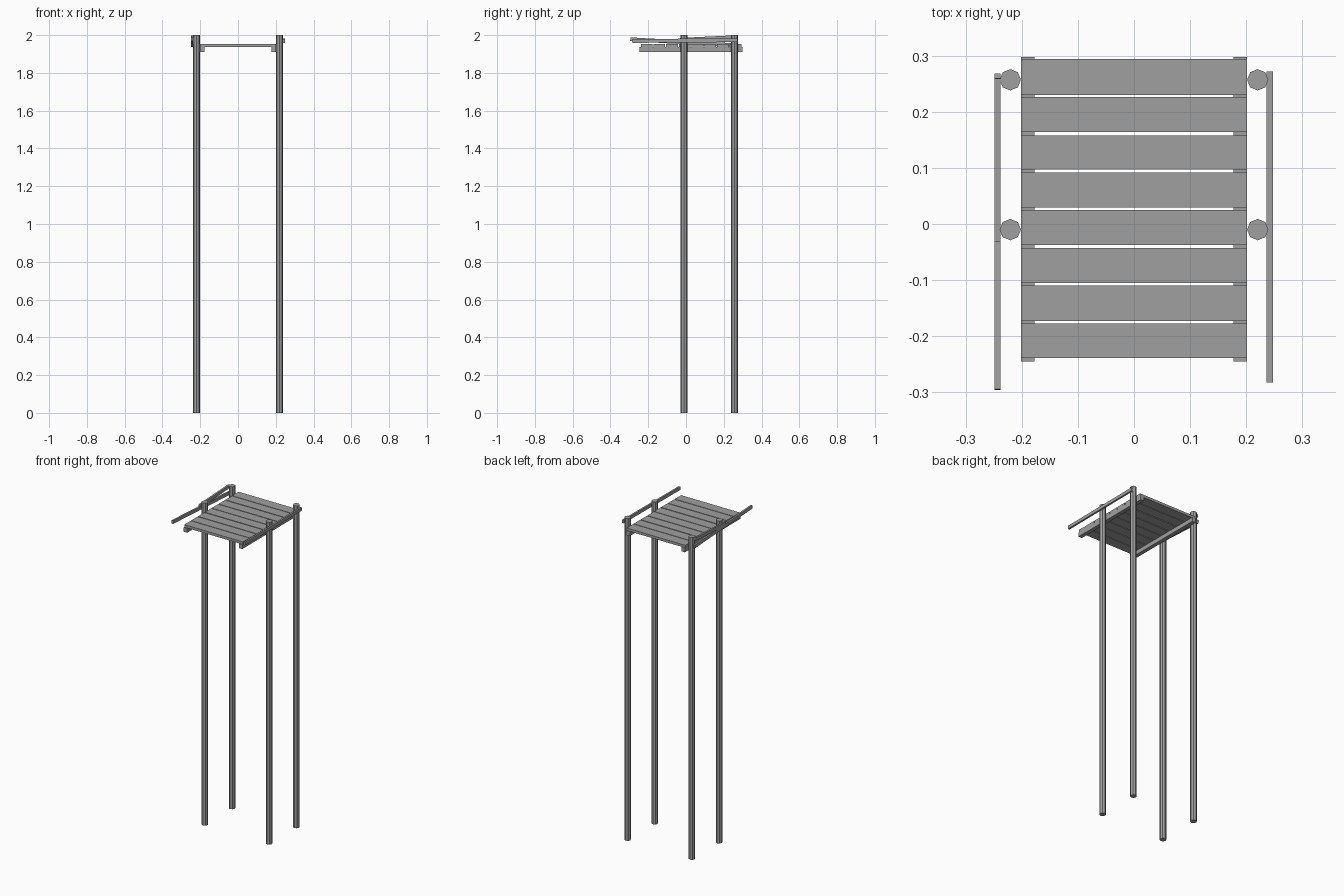
import bpy
from math import atan2, hypot
from mathutils import Matrix, Vector

cube = bpy.data.objects.get("Cube")
if cube:
    bpy.data.objects.remove(cube, do_unlink=True)

GREY = (0.35, 0.35, 0.35, 1)
wood = bpy.data.materials.new("weathered_grey")
wood.use_nodes = True
wood.diffuse_color = GREY
wood.node_tree.nodes["Principled BSDF"].inputs["Base Color"].default_value = GREY


def finish(name):
    obj = bpy.context.object
    obj.name = name
    obj.data.materials.append(wood)
    return obj


def box(name, low, high):
    """Axis-aligned board between two corners."""
    low, high = Vector(low), Vector(high)
    bpy.ops.mesh.primitive_cube_add(size=1, location=(low + high) / 2)
    obj = finish(name)
    obj.data.transform(Matrix.Diagonal((high - low).to_4d()))
    return obj


def rail(name, x, y0, z0, y1, z1, height=0.02, width=0.011):
    """Thin board running front to back between two (y, z) centres."""
    half = Vector((width, hypot(y1 - y0, z1 - z0), height)) / 2
    obj = box(name, -half, half)
    obj.location = (x, (y0 + y1) / 2, (z0 + z1) / 2)
    obj.rotation_euler.x = atan2(z1 - z0, y1 - y0)
    return obj


# Tall octagonal posts
for side, x in (("left", 0.2205), ("right", -0.2205)):
    for place, y in (("front", -0.01), ("back", 0.257)):
        bpy.ops.mesh.primitive_cylinder_add(
            vertices=8, radius=0.019, depth=2, location=(x, y, 1))
        finish(f"{place}_{side}_post")

# Beams carrying the deck
for side, x in (("left", 0.189), ("right", -0.189)):
    box(f"{side}_beam", (x - 0.012, -0.245, 1.91), (x + 0.012, 0.298, 1.937))

# Deck planks: front edge and width
planks = [(-0.239, 0.062), (-0.173, 0.063), (-0.105, 0.062), (-0.037, 0.062),
          (0.029, 0.063), (0.097, 0.061), (0.164, 0.062), (0.230, 0.064)]
for i, (y, width) in enumerate(planks, 1):
    box(f"deck_plank_{i}", (-0.201, y, 1.936), (0.201, y + width, 1.952))

# Crooked hand rails outside the posts
rail("left_rail", 0.242, -0.282, 1.969, 0.272, 1.973)
rail("right_lower_rail", -0.2435, -0.295, 1.978, 0.268, 1.946)
rail("right_upper_rail", -0.2435, -0.032, 1.975, 0.260, 1.989)
